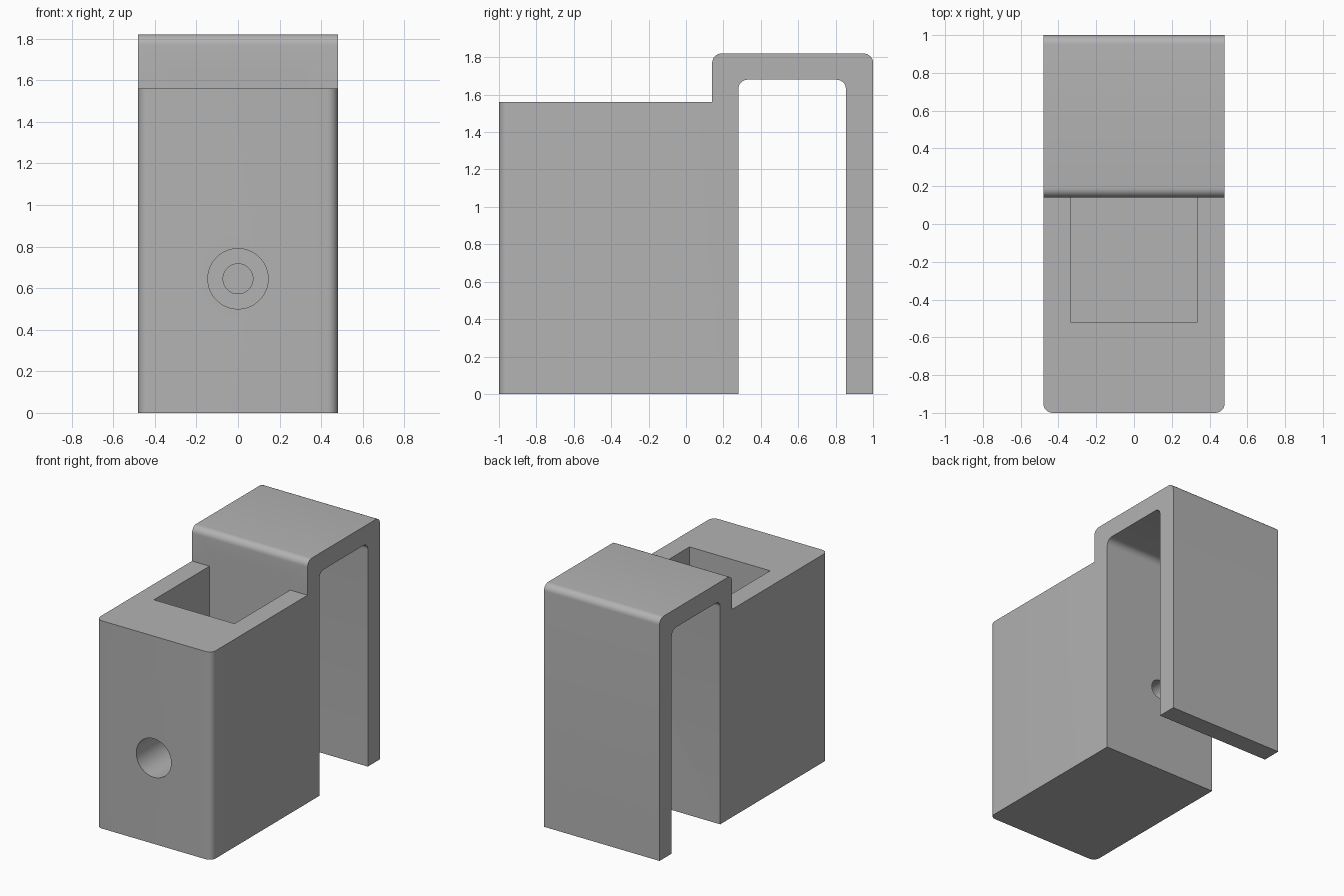
import bpy
import bmesh
import math
from mathutils import Matrix

old = bpy.data.objects.get("Cube")
if old:
    bpy.data.objects.remove(old, do_unlink=True)

HALF, FRONT, BACK, TOP, SHOULDER = 0.48, -1.0, 1.0, 1.82, 1.56
WALL, STEP_Y, SLOT_Y, ARM_Y = 0.14, 0.14, 0.28, 0.855
SLOT_TOP, FILLET, HOLE_Z = 1.68, 0.05, 0.645

# Single grey plastic
grey = bpy.data.materials.new("grey plastic")
grey.use_nodes = True
grey.diffuse_color = (0.45, 0.45, 0.45, 1)
grey.node_tree.nodes["Principled BSDF"].inputs["Base Color"].default_value = grey.diffuse_color


def make_object(name, bm):
    bmesh.ops.recalc_face_normals(bm, faces=bm.faces)
    mesh = bpy.data.meshes.new(name)
    bm.to_mesh(mesh)
    bm.free()
    mesh.materials.append(grey)
    obj = bpy.data.objects.new(name, mesh)
    bpy.context.collection.objects.link(obj)
    return obj


def box_cutter(name, x, y, z):
    bm = bmesh.new()
    bmesh.ops.create_cube(bm, size=1)
    for v in bm.verts:
        v.co = [lo if c < 0 else hi for c, (lo, hi) in zip(v.co, (x, y, z))]
    return make_object(name, bm)


def bore_cutter(name, radius, y0, y1):
    bm = bmesh.new()
    place = Matrix.Translation((0, (y0 + y1) / 2, HOLE_Z)) @ Matrix.Rotation(math.pi / 2, 4, "X")
    bmesh.ops.create_cone(bm, cap_ends=True, segments=64, radius1=radius,
                          radius2=radius, depth=y1 - y0, matrix=place)
    return make_object(name, bm)


# Side profile of block and hook, extruded across the width
profile = [(FRONT, 0), (SLOT_Y, 0), (SLOT_Y, SLOT_TOP), (ARM_Y, SLOT_TOP),
           (ARM_Y, 0), (BACK, 0), (BACK, TOP), (STEP_Y, TOP),
           (STEP_Y, SHOULDER), (FRONT, SHOULDER)]
bm = bmesh.new()
side = bm.faces.new([bm.verts.new((-HALF, y, z)) for y, z in profile])
extruded = bmesh.ops.extrude_face_region(bm, geom=[side])["geom"]
bmesh.ops.translate(bm, vec=(2 * HALF, 0, 0),
                    verts=[g for g in extruded if isinstance(g, bmesh.types.BMVert)])
bmesh.ops.recalc_face_normals(bm, faces=bm.faces)


# Rounded edges: hook corners across x, and the block's upright front corners
def is_rounded(edge):
    a, b = (v.co for v in edge.verts)
    across = abs(a.x - b.x) > HALF and a.z > SHOULDER + FILLET
    upright = abs(a.z - b.z) > 1 and max(a.y, b.y) < FRONT + FILLET
    return across or upright


bmesh.ops.bevel(bm, geom=[e for e in bm.edges if is_rounded(e)], offset=FILLET,
                offset_type="OFFSET", segments=8, profile=0.5, affect="EDGES")
bracket = make_object("hook_bracket", bm)

# Pocket, wide front access bore and narrow screw hole in the rear wall
cutters = [
    box_cutter("pocket_cutter", (-0.335, 0.335), (-0.52, STEP_Y), (WALL, SHOULDER + 0.1)),
    bore_cutter("access_cutter", 0.145, FRONT - 0.1, -0.3),
    bore_cutter("screw_cutter", 0.072, 0, SLOT_Y + 0.1),
]
for cutter in cutters:
    cutter.hide_render = True
    mod = bracket.modifiers.new(cutter.name, "BOOLEAN")
    mod.operation = "DIFFERENCE"
    mod.solver = "EXACT"
    mod.object = cutter

bpy.ops.object.select_all(action="DESELECT")
bracket.select_set(True)
bpy.context.view_layer.objects.active = bracket
for cutter in cutters:
    bpy.ops.object.modifier_apply(modifier=cutter.name)
    bpy.data.objects.remove(cutter, do_unlink=True)
bpy.ops.object.shade_smooth_by_angle(angle=math.radians(30))
